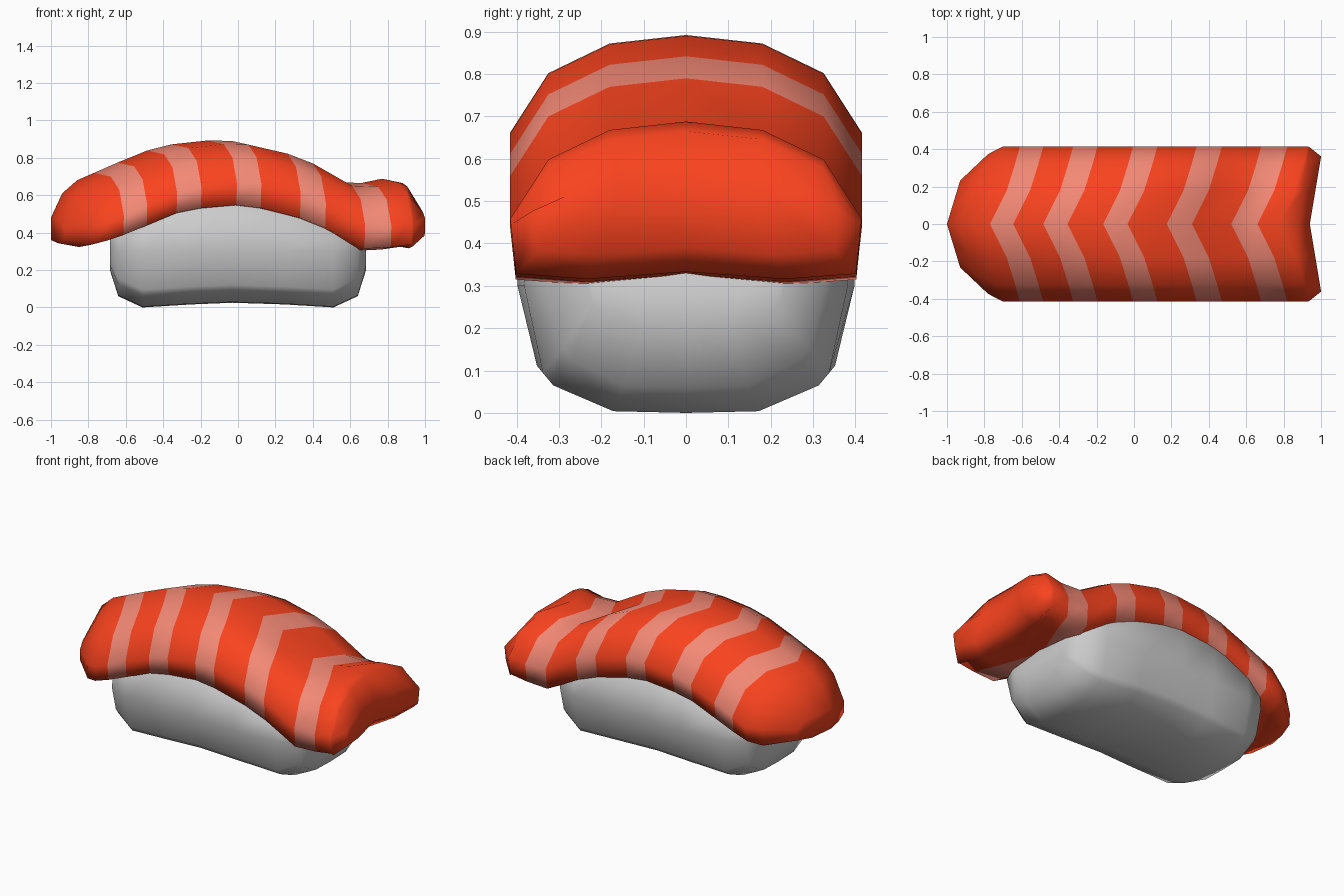
import bpy, bmesh, math

if "Cube" in bpy.data.objects:
    bpy.data.objects.remove(bpy.data.objects["Cube"])


def interp(pts, x):
    """Piecewise-linear lookup in a short profile."""
    if x <= pts[0][0]:
        return pts[0][1]
    for (x0, y0), (x1, y1) in zip(pts, pts[1:]):
        if x <= x1:
            return y0 + (y1 - y0) * (x - x0) / (x1 - x0)
    return pts[-1][1]


def material(name, rgb):
    m = bpy.data.materials.new(name)
    m.diffuse_color = (*rgb, 1)
    m.use_nodes = True
    m.node_tree.nodes["Principled BSDF"].inputs["Base Color"].default_value = m.diffuse_color
    return m


def mirrored(half):
    """Close a half section (centre top to centre bottom) across y = 0."""
    return half + [(x, -y, z) for x, y, z in half[-2:0:-1]]


def loft(name, rings, mats=(), striped=()):
    bm = bmesh.new()
    rows = [[bm.verts.new(p) for p in r] for r in rings]
    n = len(rows[0])
    for i, (a, b) in enumerate(zip(rows, rows[1:])):
        for j in range(n):
            k = (j + 1) % n
            bm.faces.new((a[j], b[j], b[k], a[k])).material_index = int(i in striped)
    # end caps: vertical strips joining top points to bottom points
    h = n // 2
    for row in (rows[0], rows[-1]):
        for s in (1, -1):
            for j in range(h // 2):
                q = [row[s * i % n] for i in (j, j + 1, h - 1 - j, h - j)]
                bm.faces.new(list(dict.fromkeys(q)))
    bmesh.ops.recalc_face_normals(bm, faces=bm.faces)
    me = bpy.data.meshes.new(name)
    bm.to_mesh(me)
    bm.free()
    for m in mats:
        me.materials.append(m)
    ob = bpy.data.objects.new(name, me)
    bpy.context.collection.objects.link(ob)
    bpy.context.view_layer.objects.active = ob
    ob.select_set(True)
    bpy.ops.object.shade_smooth_by_angle(angle=math.radians(85))
    ob.select_set(False)
    return ob


# Side profiles of the fish slice: centre line on top, side edge below
TOP = [(-.86, .68), (-.62, .785), (-.42, .865), (-.12, .897), (-.03, .89),
       (.175, .842), (.31, .79), (.41, .73), (.52, .67), (.6, .657), (.66, .665), (.77, .688)]
BOT = [(-1, .36), (-.86, .333), (-.74, .343), (-.6, .39), (-.3, .515), (-.05, .552),
       (.1, .537), (.3, .493), (.5, .415), (.64, .328), (.7, .308), (.92, .333), (1, .37)]
SHIFT = [(0, 0), (.18, .09), (.325, .135), (.415, .16)]


def fish_ring(c, sy=1.0, slant=None, top=None, bottom=None, flat=1.0):
    """One section, swept back into a chevron away from the centre line."""
    def px(y):
        return c + (interp(SHIFT, y) if slant is None else y * slant)
    top = interp(TOP, c) if top is None else top
    bottom = interp(BOT, c + .16) if bottom is None else bottom
    half = [(px(y), y * sy, top - drop * flat)
            for y, drop in [(0, 0), (.18, .02), (.325, .09), (.415, .23)]]
    half += [(px(y), y * sy, bottom + dz)
             for y, dz in [(.402, 0), (.235, -.012), (0, .005)]]
    return mirrored(half)


# Striped fish slice: chevron rings, with rounded left end and notched right end
cuts = [-.77, -.645, -.485, -.355, -.165, -.035, .175, .31, .52, .66]
rings = [fish_ring(-1, .56, .17, .48, .355, .25), fish_ring(-.94, .9, .385, .61, .335, .75),
         fish_ring(-.86)]
rings += [fish_ring(c) for c in cuts]
rings += [fish_ring(.77), fish_ring(.88, .99, .14, .665, .328, .95),
          fish_ring(.94, .87, .145, .535, .385, .25)]
loft("fish_slice", rings,
     [material("salmon", (.95, .056, .013)), material("pale_stripe", (.9, .25, .18))],
     striped={3, 5, 7, 9, 11})


# Rice block: arched underside, rounded ends, top hidden inside the slice
def rice_ring(x, sy, base):
    top = interp(BOT, x) + .06
    mid = max(.3, base + .06)
    prof = [(0, top), (.25, top), (.38, top - .03), (.39, mid), (.345, base + .095),
            (.32, base + .065), (.175, base + .004), (0, base)]
    if base > .1:
        prof[3:6] = [(.39, base + .12), (.37, base + .06), (.32, base + .03)]
    return mirrored([(x, y * sy, min(z, .4) if base > .1 else z) for y, z in prof])


ends = [(.685, .6, .2), (.64, .84, .06), (.51, .98, 0), (.25, 1.02, .016)]
rice = [rice_ring(-x, s, b) for x, s, b in ends] + [rice_ring(-.03, 1.02, .025)]
rice += [rice_ring(x, s, b) for x, s, b in reversed(ends)]
loft("rice_block", rice)
